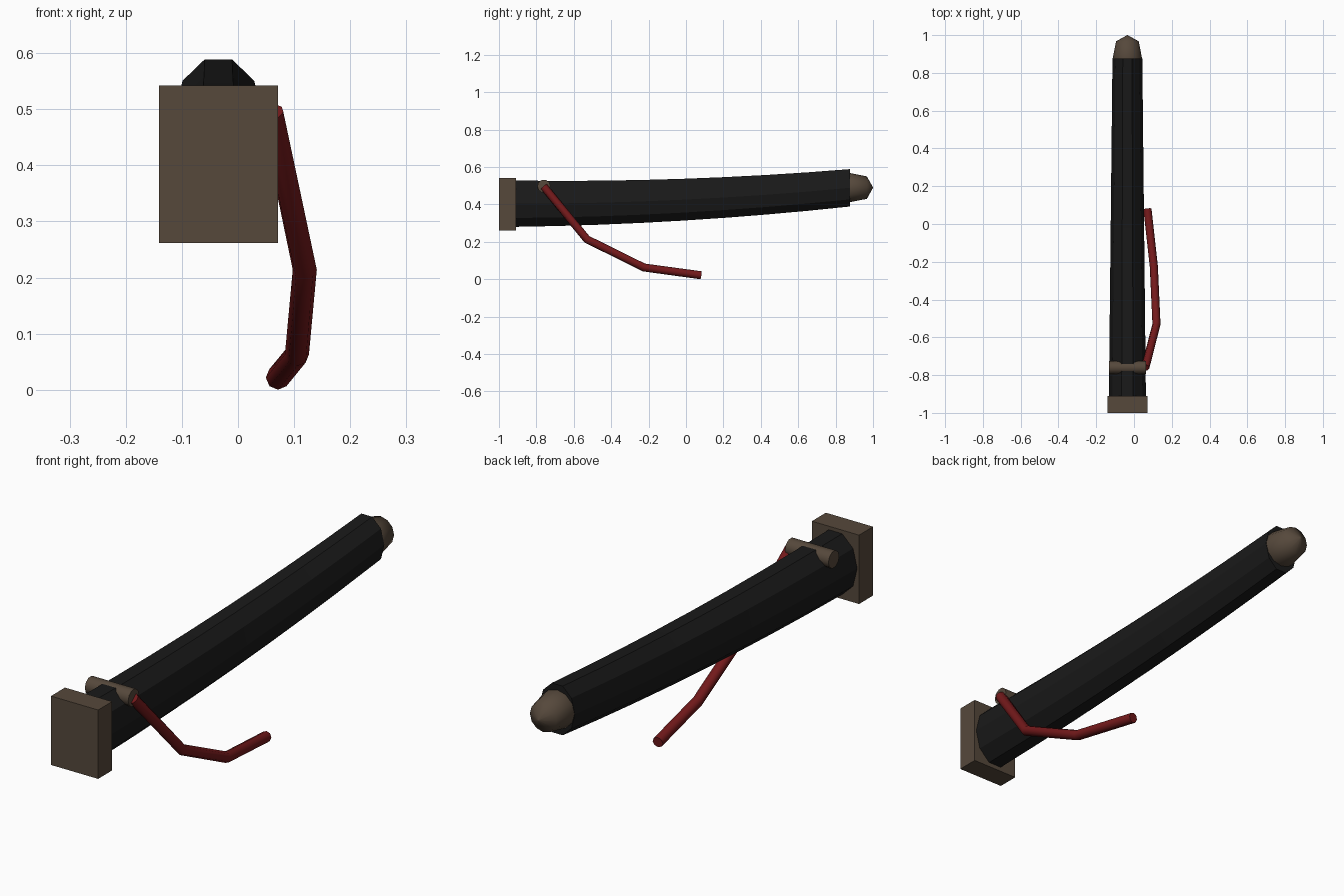
import bpy, bmesh, math
from mathutils import Vector, Matrix

if "Cube" in bpy.data.objects:
    bpy.data.objects.remove(bpy.data.objects["Cube"])

CX = -0.035  # centre line of the sheath


def material(name, rgb):
    m = bpy.data.materials.new(name)
    m.diffuse_color = (*rgb, 1)
    m.use_nodes = True
    m.node_tree.nodes["Principled BSDF"].inputs["Base Color"].default_value = m.diffuse_color
    return m


black = material("black lacquer", (0.010, 0.010, 0.010))
brown = material("dull brown", (0.092, 0.065, 0.044))
red = material("dark red", (0.175, 0.010, 0.011))


def finish(name, bm, mat, smooth=False):
    bmesh.ops.recalc_face_normals(bm, faces=bm.faces[:])
    for f in bm.faces:
        f.smooth = smooth and len(f.verts) <= 4  # end caps stay flat
    me = bpy.data.meshes.new(name)
    bm.to_mesh(me)
    bm.free()
    me.materials.append(mat)
    ob = bpy.data.objects.new(name, me)
    bpy.context.collection.objects.link(ob)
    if smooth:  # keep the cap rims crisp
        bpy.context.view_layer.objects.active = ob
        ob.select_set(True)
        bpy.ops.object.shade_smooth_by_angle(angle=math.radians(62))
        ob.select_set(False)
    return ob


def loft(name, rings, mat, smooth=False):
    """Skin a list of closed rings and cap both ends."""
    bm = bmesh.new()
    loops = [[bm.verts.new(p) for p in ring] for ring in rings]
    for a, b in zip(loops, loops[1:]):
        for i in range(len(a)):
            j = (i + 1) % len(a)
            bm.faces.new((a[i], a[j], b[j], b[i]))
    bm.faces.new(loops[0])
    bm.faces.new(loops[-1])
    bmesh.ops.remove_doubles(bm, verts=bm.verts[:], dist=0.0005)
    return finish(name, bm, mat, smooth)


def oval(y, zc, rx, rz, n):
    """Ring of n points across the sheath axis."""
    return [(CX + rx * math.cos(i * math.tau / n), y,
             zc + rz * math.sin(i * math.tau / n)) for i in range(n)]


# Sheath: tapered ten-sided oval, curving gently upward
rings = []
for k in range(9):
    t = k / 8
    rings.append(oval(-0.915 + 1.792 * t, 0.404 + 0.085 * t * t,
                      0.098 - 0.019 * t, 0.130 - 0.025 * t, 10))
loft("sheath", rings, black)

# Mouth block
bm = bmesh.new()
bmesh.ops.create_cube(bm, size=1, matrix=Matrix.Translation((CX, -0.955, 0.402))
                      @ Matrix.Diagonal((0.212, 0.09, 0.280, 1)))
finish("mouth_block", bm, brown)

# Rounded end cap
loft("end_cap", [oval(y, 0.490, r, r, 12) for y, r in
                 ((0.79, 0.054), (0.875, 0.078), (0.967, 0.060), (1.0, 0.001))],
     brown, True)

# Cord knob: crosswise cylinder mostly sunk into the sheath
bm = bmesh.new()
bmesh.ops.create_cone(bm, cap_ends=True, segments=10, radius1=0.035, radius2=0.035,
                      depth=0.195, matrix=Matrix.Translation((CX, -0.76, 0.498))
                      @ Matrix.Rotation(math.pi / 2, 4, 'Y'))
finish("cord_knob", bm, brown, True)

# Hanging cord: smooth tube along a short path
path = [Vector(p) for p in ((0.060, -0.76, 0.495), (0.119, -0.53, 0.214),
                            (0.105, -0.225, 0.063), (0.071, 0.08, 0.0215))]
rings = []
for i, p in enumerate(path):
    d_in = (p - path[max(i - 1, 0)]).normalized()
    d_out = (path[min(i + 1, len(path) - 1)] - p).normalized()
    d = (d_in + d_out).normalized()
    side = d.cross(Vector((0, 0, 1))).normalized()
    up = side.cross(d)
    rings.append([p + 0.0215 * (side * math.cos(a) + up * math.sin(a))
                  for a in (math.tau * n / 8 for n in range(8))])
loft("cord", rings, red, True)
